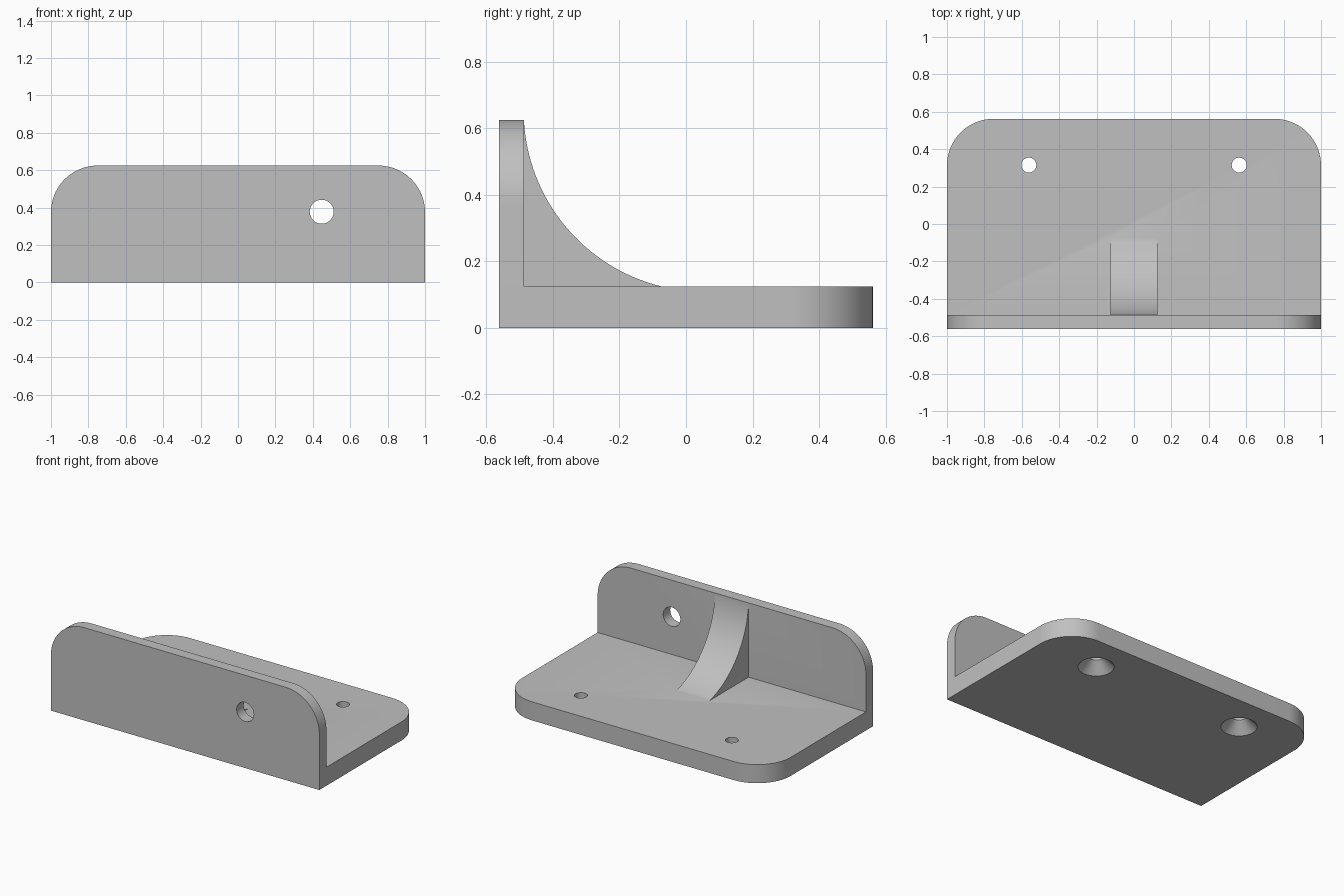
import bpy, bmesh
from math import sin, cos, pi, radians, hypot, asin, atan2
from mathutils import Matrix, Vector

cube = bpy.data.objects.get("Cube")
if cube:
    bpy.data.objects.remove(cube, do_unlink=True)

HALF_X, HALF_Y, HEIGHT = 1.0, 0.5625, 0.625
BASE_T, WALL_T, CORNER = 0.125, 0.075, 0.25
INNER = -HALF_Y + WALL_T

grey = bpy.data.materials.new("plain grey")
grey.use_nodes = True
COLOUR = (0.53, 0.53, 0.53, 1)
grey.diffuse_color = COLOUR
grey.node_tree.nodes["Principled BSDF"].inputs["Base Color"].default_value = COLOUR


def finish(bm, name):
    bmesh.ops.recalc_face_normals(bm, faces=bm.faces)
    mesh = bpy.data.meshes.new(name)
    bm.to_mesh(mesh)
    bm.free()
    mesh.materials.append(grey)
    obj = bpy.data.objects.new(name, mesh)
    bpy.context.collection.objects.link(obj)
    return obj


def prism(name, points, offset):
    """Extrude a closed outline of 3D points along offset."""
    bm = bmesh.new()
    face = bm.faces.new([bm.verts.new(p) for p in points])
    out = bmesh.ops.extrude_face_region(bm, geom=[face])
    moved = [g for g in out["geom"] if isinstance(g, bmesh.types.BMVert)]
    bmesh.ops.translate(bm, verts=moved, vec=Vector(offset))
    return finish(bm, name)


def rounded_plate(low, high, steps=24):
    """Outline with square lower corners and rounded upper corners."""
    arc = [(HALF_X - CORNER + CORNER * cos(a), high - CORNER + CORNER * sin(a))
           for a in (i * pi / 2 / steps for i in range(steps + 1))]
    right = [(HALF_X, low)] + arc
    return right + [(-u, v) for u, v in reversed(right)]


def cone(name, r1, r2, depth, matrix):
    bm = bmesh.new()
    bmesh.ops.create_cone(bm, cap_ends=True, segments=48, radius1=r1,
                          radius2=r2, depth=depth, matrix=matrix)
    return finish(bm, name)


def combine(target, tool, operation):
    mod = target.modifiers.new(operation.lower(), "BOOLEAN")
    mod.operation, mod.object, mod.solver = operation, tool, "EXACT"
    bpy.context.view_layer.objects.active = target
    bpy.ops.object.modifier_apply(modifier=mod.name)
    bpy.data.objects.remove(tool, do_unlink=True)


# Base plate and upright wall
bracket = prism("bracket", [(x, y, 0) for x, y in rounded_plate(-HALF_Y, HALF_Y)],
                (0, 0, BASE_T))
wall = prism("wall", [(x, -HALF_Y, z) for x, z in rounded_plate(0, HEIGHT)],
             (0, WALL_T, 0))
combine(bracket, wall, "UNION")

# Concave rib between wall and base
top, foot = Vector((INNER, HEIGHT)), Vector((-0.075, BASE_T))
chord = foot - top
radius = 0.544
half = asin(chord.length / 2 / radius)
normal = Vector((-chord.y, chord.x)).normalized()
centre = (top + foot) / 2 + normal * radius * cos(half)
start = atan2(top.y - centre.y, top.x - centre.x)
STEPS = 32
curve = [centre + radius * Vector((cos(a), sin(a)))
         for a in (start + 2 * half * i / STEPS for i in range(STEPS + 1))]
SINK = 0.03
profile = [(INNER - SINK, HEIGHT)] + [tuple(p) for p in curve]
profile += [(foot.x, BASE_T - SINK), (INNER - SINK, BASE_T - SINK)]
rib = prism("rib", [(-0.125, y, z) for y, z in profile], (0.25, 0, 0))
combine(bracket, rib, "UNION")

# Screw holes in the base, countersunk from below
for x in (-0.5625, 0.5625):
    spot = Matrix.Translation((x, 0.315, 0))
    combine(bracket, cone("hole", 0.04, 0.04, 0.5, spot), "DIFFERENCE")
    # the sink runs equally far below the base so its mouth lies on z = 0
    combine(bracket, cone("sink", 0.18, 0.04, 0.14, spot), "DIFFERENCE")

# Through hole in the wall
spot = Matrix.Translation((0.4475, -HALF_Y, 0.378)) @ Matrix.Rotation(radians(90), 4, "X")
combine(bracket, cone("wall_hole", 0.064, 0.064, 0.3, spot), "DIFFERENCE")

# Smooth curves, sharp edges
bpy.ops.object.select_all(action="DESELECT")
bracket.select_set(True)
bpy.context.view_layer.objects.active = bracket
bpy.ops.object.shade_smooth_by_angle(angle=radians(25))
